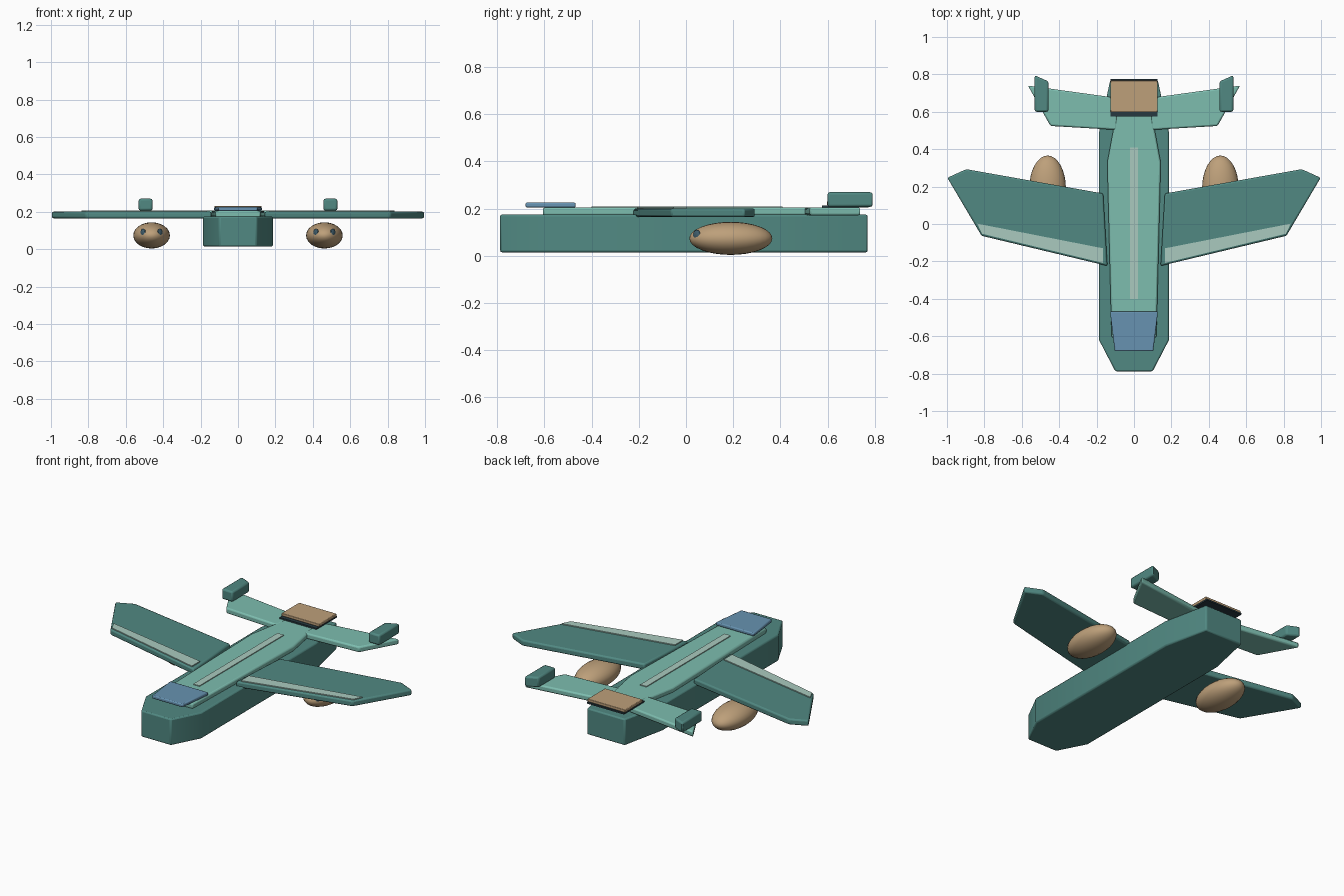
import bpy, bmesh, math
from mathutils import Vector

if "Cube" in bpy.data.objects:
    bpy.data.objects.remove(bpy.data.objects["Cube"])


def material(name, rgb):
    m = bpy.data.materials.new(name)
    m.diffuse_color = (*rgb, 1)
    m.use_nodes = True
    m.node_tree.nodes["Principled BSDF"].inputs["Base Color"].default_value = m.diffuse_color
    return m


TEAL = material("deep teal", (0.082, 0.250, 0.225))
MINT = material("light teal", (0.205, 0.510, 0.430))
PALE = material("pale mint", (0.400, 0.590, 0.520))
TAN = material("tan", (0.510, 0.350, 0.195))
BLUE = material("glass blue", (0.135, 0.290, 0.440))
DARK = material("dark slate", (0.020, 0.040, 0.050))
INTAKE = material("slate blue", (0.050, 0.110, 0.150))


def add(name, bm, mat, bevel=0.0, segments=2):
    bmesh.ops.recalc_face_normals(bm, faces=bm.faces)
    me = bpy.data.meshes.new(name)
    bm.to_mesh(me)
    bm.free()
    me.materials.append(mat)
    ob = bpy.data.objects.new(name, me)
    bpy.context.collection.objects.link(ob)
    if bevel:
        b = ob.modifiers.new("soft edges", "BEVEL")
        b.width, b.segments, b.limit_method = bevel, segments, "ANGLE"
    return ob


def plate(name, outline, z0, z1, mat, bevel=0.0):
    """Extrude a plan outline from z0 up to z1."""
    bm = bmesh.new()
    face = bm.faces.new([bm.verts.new((x, y, z0)) for x, y in outline])
    top = bmesh.ops.extrude_face_region(bm, geom=[face])["geom"]
    for v in top:
        if isinstance(v, bmesh.types.BMVert):
            v.co.z = z1
    return add(name, bm, mat, bevel)


def mirrored(half):
    return half + [(-x, y) for x, y in reversed(half)]


def ellipsoid(name, centre, radii, mat, turn=0.0, u=24, v=16):
    bm = bmesh.new()
    bmesh.ops.create_uvsphere(bm, u_segments=u, v_segments=v, radius=1)
    for w in bm.verts:  # poles along y
        x, y, z = w.co
        w.co = (x * radii[0], z * radii[1], y * radii[2])
    ob = add(name, bm, mat)
    ob.location = centre
    ob.rotation_euler.z = turn
    return ob


# Hull and raised deck
plate("fuselage", mirrored([(0.10, -0.788), (0.187, -0.62), (0.187, 0.49), (0.127, 0.77)]),
      0.015, 0.175, TEAL, 0.008)
plate("deck", mirrored([(0.120, -0.607), (0.143, 0.33), (0.100, 0.56), (0.100, 0.66)]),
      0.170, 0.205, MINT, 0.009)
plate("spine_stripe", mirrored([(0.021, -0.40), (0.021, 0.41)]), 0.203, 0.210, PALE)
plate("canopy", mirrored([(0.103, -0.68), (0.128, -0.468)]), 0.205, 0.226, BLUE, 0.006)

# Rear exhaust cover
plate("exhaust_base", mirrored([(0.125, 0.576), (0.125, 0.774)]), 0.205, 0.214, DARK)
plate("exhaust_cover", mirrored([(0.126, 0.598), (0.126, 0.767)]), 0.214, 0.231, TAN, 0.003)

for s, side in ((1, "right"), (-1, "left")):
    def flip(pts):
        return [(s * x, y) for x, y in pts]

    # Wing with pale leading-edge stripe
    plate(f"{side}_wing", flip([(0.142, -0.224), (0.815, -0.063), (0.998, 0.247),
                                (0.897, 0.293), (0.165, 0.163)]), 0.165, 0.201, TEAL, 0.009)
    plate(f"{side}_wing_stripe", flip([(0.165, -0.208), (0.812, -0.052), (0.838, 0.002),
                                       (0.165, -0.130)]), 0.199, 0.207, PALE)
    # Tailplane and tip fin
    plate(f"{side}_tailplane", flip([(0.090, 0.503), (0.447, 0.524), (0.567, 0.740),
                                     (0.090, 0.674)]), 0.171, 0.206, MINT, 0.009)
    plate(f"{side}_fin", flip([(0.457, 0.600), (0.531, 0.600), (0.531, 0.795), (0.457, 0.762)]),
          0.207, 0.270, TEAL, 0.010)
    # Engine pod with two small intakes at the nose
    pod = ellipsoid(f"{side}_pod", (s * 0.462, 0.19, 0.074), (0.098, 0.176, 0.070), TAN)
    for t in (1, -1):
        ellipsoid(f"{side}_pod_intake", (s * 0.462 + t * 0.045, 0.046, 0.088),
                  (0.020, 0.009, 0.023), INTAKE, t * math.radians(50), 12, 8)

# Smooth the rounded parts while keeping hard edges crisp
for ob in bpy.context.collection.objects:
    ob.select_set(True)
    bpy.context.view_layer.objects.active = ob
bpy.ops.object.shade_smooth_by_angle(angle=math.radians(30))
